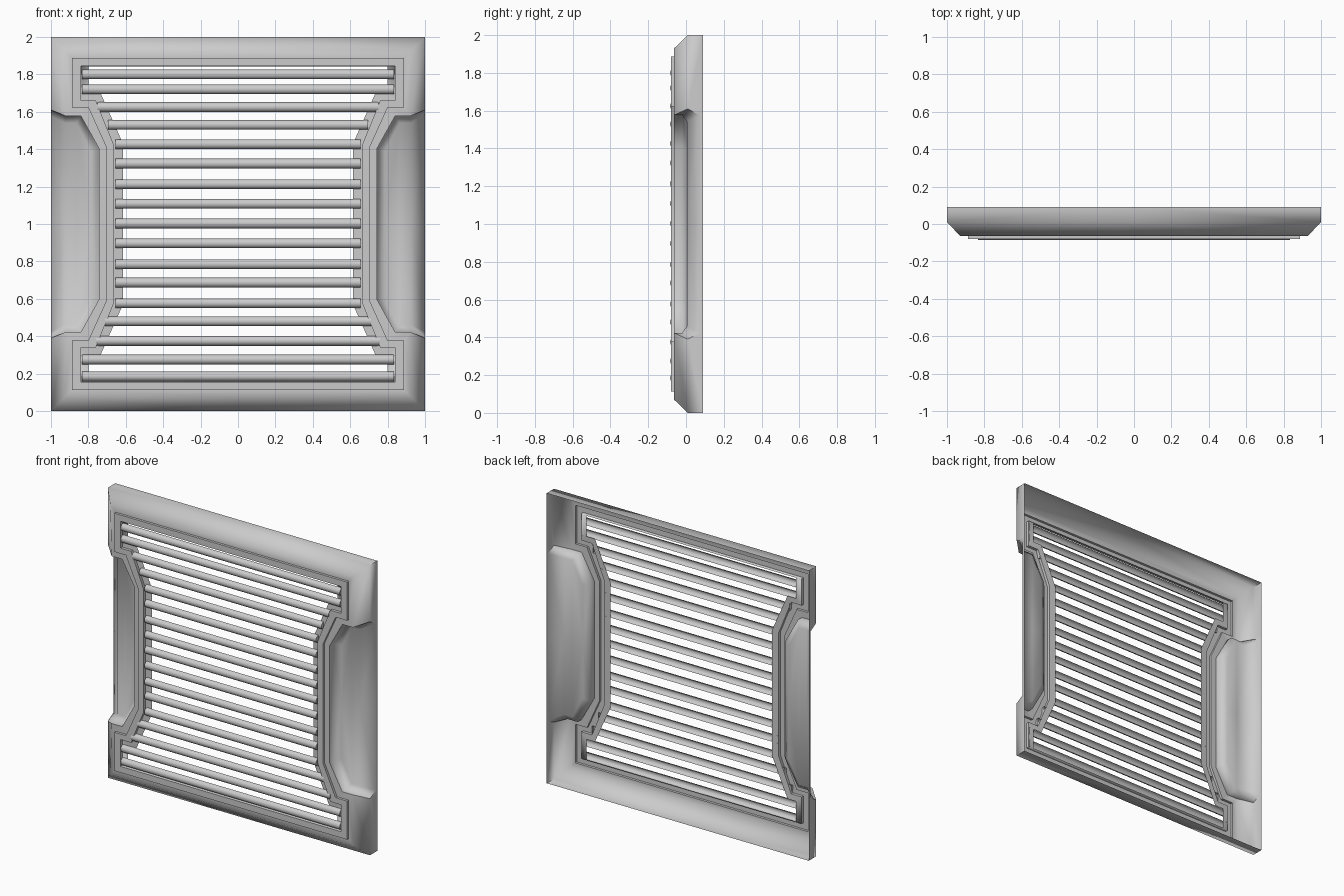
import bpy, bmesh, math
from mathutils import Matrix

if "Cube" in bpy.data.objects:
    bpy.data.objects.remove(bpy.data.objects["Cube"])


def finish(bm, name, angle):
    bmesh.ops.remove_doubles(bm, verts=bm.verts[:], dist=0.0005)
    bmesh.ops.recalc_face_normals(bm, faces=bm.faces[:])
    # Open shells: make sure the front side faces outwards (-y)
    if sum(f.normal.y * f.calc_area() for f in bm.faces) > 0:
        bmesh.ops.reverse_faces(bm, faces=bm.faces[:])
    mesh = bpy.data.meshes.new(name)
    bm.to_mesh(mesh)
    bm.free()
    ob = bpy.data.objects.new(name, mesh)
    bpy.context.collection.objects.link(ob)
    bpy.ops.object.select_all(action='DESELECT')
    ob.select_set(True)
    bpy.context.view_layer.objects.active = ob
    bpy.ops.object.shade_smooth_by_angle(angle=math.radians(angle))
    return ob


def at_depth(points, y):
    return [(x, y, v) for x, v in points]


# Strips of one quarter of the shell, v measured up from the centre height
def quarter_strips():
    back = at_depth([(0, 1), (1, 1), (1, .61), (1, .575), (1, 0)], .09)
    rim = [(0, .01, 1), (1, .01, 1), (1, .01, .61)]
    notch_floor = [(1, .07, .575), (.925, .005, .54), (.865, .005, .54),
                   (.785, .005, .39), (.785, .005, 0)]
    floor_mid = [(1, .07, 0), (.925, .005, 0), (.865, .005, 0), (.785, .005, 0)]
    face_xy = [(0, .93), (.93, .93), (.92, .577), (.84, .577), (.744, .405), (.744, 0)]
    panel_xy = [(0, .888), (.887, .888), (.887, .622), (.80, .622), (.704, .41), (.704, 0)]
    mouth_xy = [(0, .845), (.84, .845), (.84, .66), (.76, .66), (.663, .42), (.663, 0)]
    inner_xy = [(0, .842), (.80, .842), (.80, .70), (.735, .70), (.615, .43), (.615, 0)]
    face = at_depth(face_xy, -.063)
    panel_low, panel_top = at_depth(panel_xy, -.063), at_depth(panel_xy, -.08)
    mouth_top, mouth_low = at_depth(mouth_xy, -.08), at_depth(mouth_xy, -.06)
    wall_top = [rim[2]] + face[2:]
    wall_low = [(1, .03, .602)] + at_depth(face_xy[2:], -.02)
    return [
        (back, rim + [notch_floor[0], floor_mid[0]]),    # skirt
        (rim, face[:3]),                                 # outer bevel
        (face, panel_low),                               # flat front
        (panel_low, panel_top),                          # raised border
        (panel_top, mouth_top),
        (mouth_top, mouth_low),                          # opening wall
        (mouth_low, at_depth(inner_xy, -.057)),          # ledge behind the bars
        (wall_top, wall_low),                            # side recess wall
        (wall_low, notch_floor),                         # sloped recess edge
        (notch_floor[:4], floor_mid),                    # recess floor
    ]


# Frame shell, mirrored four ways
bm = bmesh.new()
for sx in (1, -1):
    for sz in (1, -1):
        for a, b in quarter_strips():
            rows = [[bm.verts.new((x * sx, y, 1 + v * sz)) for x, y, v in row] for row in (a, b)]
            for i in range(len(a) - 1):
                bm.faces.new((rows[0][i], rows[0][i + 1], rows[1][i + 1], rows[1][i]))
finish(bm, "vent_frame", 62)

# Half-round grille bars, open at the back, following the waisted opening
heights = [.185, .275, .375, .48, .577, .687, .785, .897, 1.003,
           1.108, 1.213, 1.323, 1.427, 1.53, 1.625, 1.72, 1.80]
half_lengths = [.835, .835, .76, .71] + [.655] * 9 + [.695, .75, .835, .835]
for i, (z, half) in enumerate(zip(heights, half_lengths)):
    bm = bmesh.new()
    bmesh.ops.create_cone(bm, cap_ends=True, segments=16, radius1=.026, radius2=.026,
                          depth=2 * half,
                          matrix=Matrix.Translation((0, -.059, z)) @ Matrix.Rotation(math.pi / 2, 4, 'Y'))
    bmesh.ops.bisect_plane(bm, geom=bm.verts[:] + bm.edges[:] + bm.faces[:], dist=1e-5,
                           plane_co=(0, -.059, 0), plane_no=(0, 1, 0), clear_outer=True)
    finish(bm, f"grille_bar_{i + 1}", 40)
